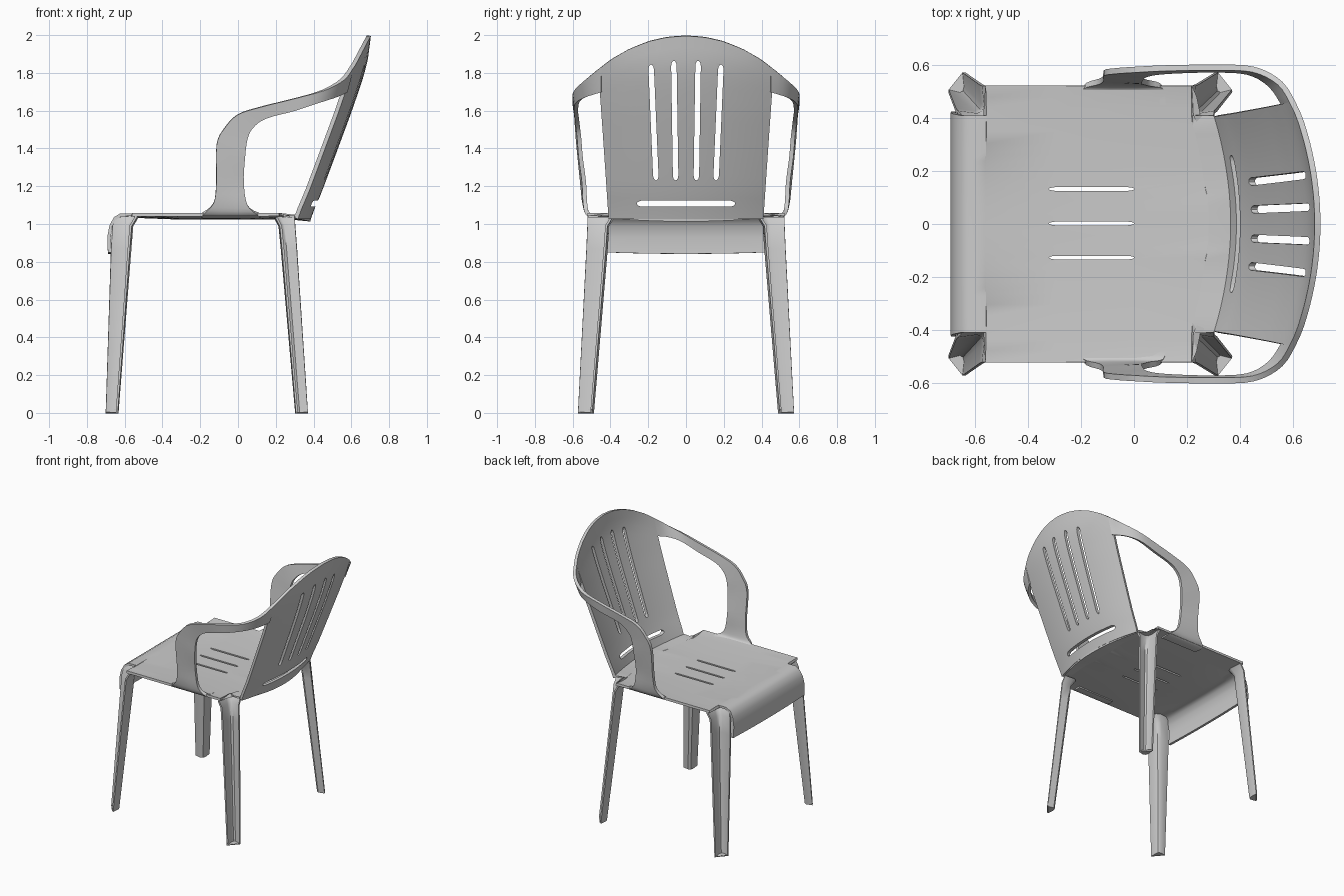
import bpy, bmesh, math
from mathutils import Vector

if "Cube" in bpy.data.objects:
    bpy.data.objects.remove(bpy.data.objects["Cube"])

GREY = (0.6, 0.6, 0.6, 1)
plastic = bpy.data.materials.new("light grey plastic")
plastic.use_nodes = True
plastic.diffuse_color = GREY
plastic.node_tree.nodes["Principled BSDF"].inputs["Base Color"].default_value = GREY


def lerp(a, b, t):
    return a + (b - a) * t


def interp(table, v):
    """Piecewise linear lookup in (key, value) pairs."""
    for (a, fa), (b, fb) in zip(table, table[1:]):
        if v <= b:
            return lerp(fa, fb, max(0, (v - a) / (b - a)))
    return table[-1][1]


def smooth_path(points, steps):
    """Catmull-Rom through the points."""
    pts = [Vector(p) for p in points]
    out = []
    for i in range(len(pts) - 1):
        a, b, c, d = pts[max(i - 1, 0)], pts[i], pts[i + 1], pts[min(i + 2, len(pts) - 1)]
        for k in range(steps):
            t = k / steps
            out.append(0.5 * (2 * b + (c - a) * t + (2 * a - 5 * b + 4 * c - d) * t * t
                              + (3 * b - a - 3 * c + d) * t ** 3))
    return out + [pts[-1]]


def slot(p, q, width, axis):
    """Hidden round-ended cutter between two points, long along one axis."""
    p, q, axis = Vector(p), Vector(q), Vector(axis)
    along = (q - p).normalized()
    side = axis.cross(along)
    r = width / 2
    bm = bmesh.new()
    ring = []
    for centre, sign in ((q, 1), (p, -1)):
        for k in range(9):
            a = math.pi * k / 8
            ring.append(bm.verts.new(centre + sign * r * (side * math.cos(a) + along * math.sin(a)) - axis))
    face = bm.faces.new(ring)
    ext = bmesh.ops.extrude_face_region(bm, geom=[face])["geom"]
    bmesh.ops.translate(bm, vec=axis * 2, verts=[g for g in ext if isinstance(g, bmesh.types.BMVert)])
    bmesh.ops.recalc_face_normals(bm, faces=bm.faces)
    me = bpy.data.meshes.new("slot_cutter")
    bm.to_mesh(me)
    bm.free()
    ob = bpy.data.objects.new("slot_cutter", me)
    bpy.context.collection.objects.link(ob)
    ob.hide_render = True
    return ob


def sheet(name, rows, thickness, cutters=(), cap=False):
    """Loft rows of points into a sheet, thicken it and cut its slots."""
    bm = bmesh.new()
    grid = [[bm.verts.new(p) for p in row] for row in rows]
    for r0, r1 in zip(grid, grid[1:]):
        for j in range(len(r0) - 1):
            bm.faces.new((r0[j], r0[j + 1], r1[j + 1], r1[j]))
    if cap:
        bm.faces.new(grid[0][::-1])
    bmesh.ops.recalc_face_normals(bm, faces=bm.faces)
    me = bpy.data.meshes.new(name)
    bm.to_mesh(me)
    bm.free()
    me.materials.append(plastic)
    ob = bpy.data.objects.new(name, me)
    bpy.context.collection.objects.link(ob)
    mod = ob.modifiers.new("thickness", "SOLIDIFY")
    mod.thickness, mod.offset = thickness, 0
    for c in cutters:
        mod = ob.modifiers.new("slot", "BOOLEAN")
        mod.object, mod.operation, mod.solver = c, "DIFFERENCE", "EXACT"
    bpy.context.view_layer.update()
    ob.data = bpy.data.meshes.new_from_object(ob.evaluated_get(bpy.context.evaluated_depsgraph_get()))
    ob.modifiers.clear()
    for c in cutters:
        bpy.data.objects.remove(c)
    bpy.ops.object.select_all(action="DESELECT")
    ob.select_set(True)
    bpy.context.view_layer.objects.active = ob
    bpy.ops.object.shade_smooth_by_angle(angle=math.radians(40))
    return ob


SPAN = [k / 12 - 1 for k in range(25)]

# Seat with rolled front apron, notched corners and a bowed rear edge
profile = [(-0.68, 0.85, 0.425), (-0.683, 0.93, 0.42), (-0.672, 0.99, 0.415), (-0.65, 1.03, 0.41),
           (-0.62, 1.048, 0.41), (-0.562, 1.05, 0.41), (-0.56, 1.05, 0.522), (-0.3, 1.05, 0.522),
           (0, 1.05, 0.522), (0.218, 1.05, 0.522), (0.22, 1.05, 0.41), (0.30, 1.04, 0.41)]
rows = []
for i, (x, z, half) in enumerate(profile):
    sag = interp([(-0.65, 0), (-0.45, 0.018), (0.3, 0.018)], x)
    row = []
    for s in SPAN:
        bow = 1 - s * s
        dx = bow * interp([(0, 0), (0.3, 0.085)], x)
        drop = bow * (0.008 if i == 0 else sag)
        row.append((x + dx, s * half, z - drop))
    rows.append(row)
sheet("seat", rows, 0.018, [slot((-0.285, y, 1.03), (-0.035, y, 1.03), 0.072, (0, 0, 0.2))
                            for y in (-0.127, 0.002, 0.132)])

# Curved backrest with fanned slots and a low cross slot
LEAN = [(1.03, 0.375), (1.08, 0.393), (1.17, 0.432), (1.33, 0.492), (1.6, 0.592),
        (1.77, 0.65), (1.86, 0.675), (2.0, 0.693)]
CREST = [(0, 1.997), (0.1, 1.99), (0.2, 1.967), (0.3, 1.927), (0.4, 1.87), (0.5, 1.79)]
rows = []
for k in range(17):
    t = k / 16
    row = []
    for s in SPAN:
        y = s * lerp(0.407, 0.462, t)
        z = lerp(1.03, interp(CREST, abs(y)), t)
        row.append((interp(LEAN, z) - 0.068 * s * s, y, z))
    rows.append(row)
cuts = [slot((0.5, m * low, 1.26), (0.5, m * high, top), 0.058, (0.5, 0, 0))
        for m in (-1, 1) for low, high, top in ((0.16, 0.184, 1.815), (0.055, 0.064, 1.835))]
cuts.append(slot((0.5, -0.228, 1.108), (0.5, 0.228, 1.108), 0.064, (0.5, 0, 0)))
sheet("backrest", rows, 0.022, cuts)

# Arms: tall thin bands sweeping from the crest round and down to the seat
upper = [(0.605, 0.445, 1.835), (0.552, 0.53, 1.765), (0.45, 0.583, 1.708), (0.30, 0.59, 1.665),
         (0.12, 0.588, 1.62), (0, 0.582, 1.58), (-0.07, 0.577, 1.51), (-0.113, 0.57, 1.42),
         (-0.115, 0.55, 1.22), (-0.13, 0.538, 1.11), (-0.19, 0.515, 1.05), (-0.18, 0.45, 1.04)]
lower = [(0.57, 0.445, 1.70), (0.515, 0.525, 1.675), (0.43, 0.573, 1.645), (0.30, 0.582, 1.60),
         (0.15, 0.578, 1.56), (0.08, 0.572, 1.51), (0.05, 0.565, 1.45), (0.037, 0.557, 1.35),
         (0.03, 0.54, 1.22), (0.05, 0.533, 1.10), (0.11, 0.515, 1.05), (0.12, 0.45, 1.04)]
edges = list(zip(smooth_path(upper, 4), smooth_path(lower, 4)))
for side, m in (("left", 1), ("right", -1)):
    rows = [[(p.x, m * p.y, p.z) for p in (u.lerp(l, k / 3) for k in range(4))] for u, l in edges]
    sheet("arm_" + side, rows, 0.022)


# Legs: tapering channels open to the outer corner, closed at the foot
def leg_row(xo, xi, yi, yo, z, m):
    c = [(xo, yi + 0.01), (lerp(xo, xi, 0.7), yi), (lerp(xo, xi, 0.92), lerp(yi, yo, 0.1)),
         (xi, lerp(yi, yo, 0.32)), (lerp(xi, xo, 0.08), yo)]
    return [(x, m * y, z) for x, y in c]


LEGS = {"front": [(-0.70, -0.637, 0.492, 0.572, 0), (-0.672, -0.57, 0.42, 0.527, 0.87),
                  (-0.665, -0.56, 0.412, 0.522, 0.99), (-0.64, -0.53, 0.385, 0.522, 1.04)],
        "back": [(0.37, 0.307, 0.492, 0.572, 0), (0.312, 0.232, 0.42, 0.527, 0.87),
                 (0.303, 0.22, 0.412, 0.522, 0.99), (0.30, 0.195, 0.385, 0.522, 1.035)]}
for end, stations in LEGS.items():
    for side, m in (("left", 1), ("right", -1)):
        sheet(f"{end}_leg_{side}", [leg_row(*st, m) for st in stations], 0.012, cap=True)
        # Raised sole inside the channel
        foot = stations[0][:4]
        sheet(f"{end}_foot_{side}", [leg_row(*foot, z, m) for z in (0.004, 0.02)], 0.006, cap=True)
